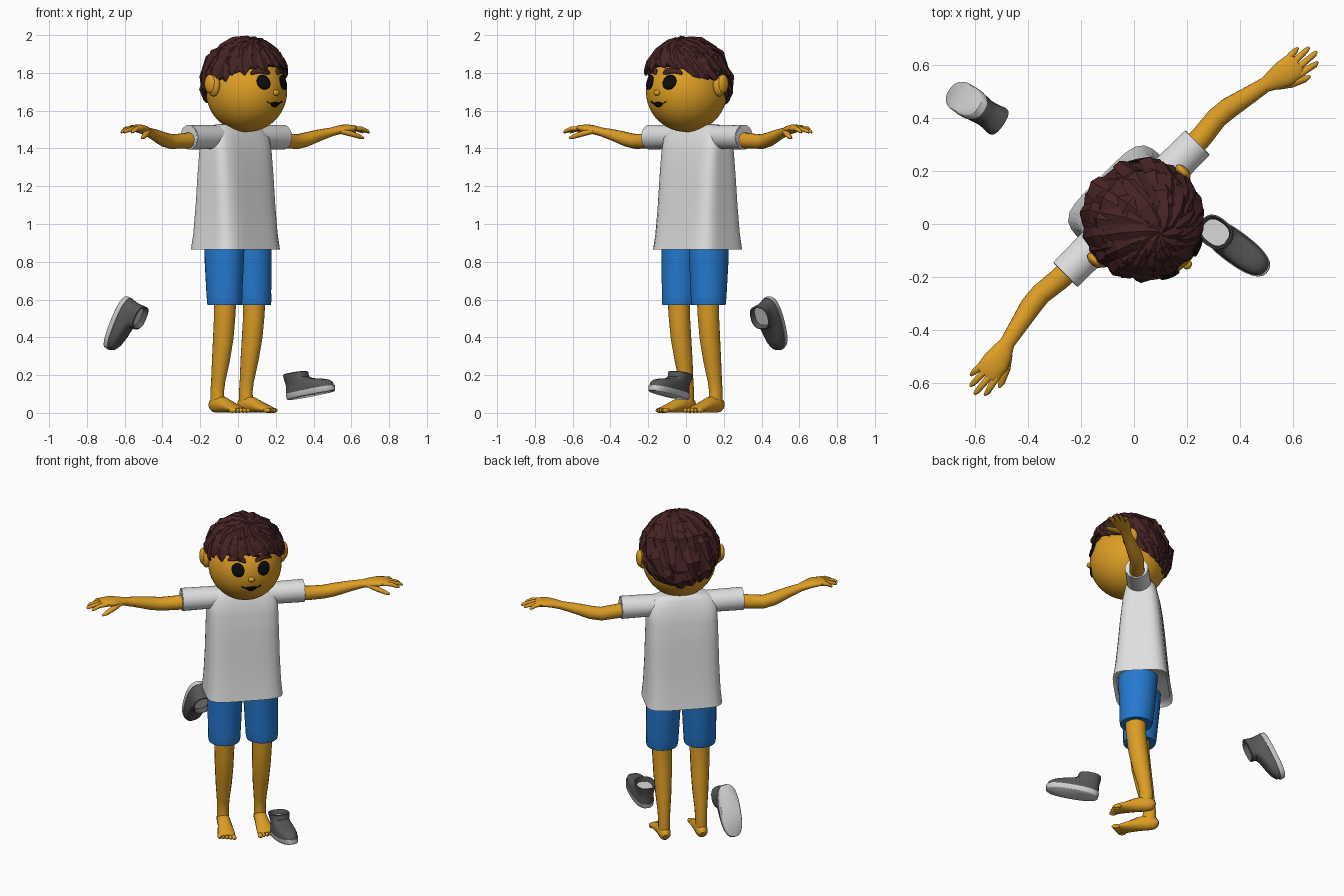
import bpy, bmesh, math, random
from mathutils import Vector, Matrix

if "Cube" in bpy.data.objects:
    bpy.data.objects.remove(bpy.data.objects["Cube"])

random.seed(4)
V = Vector
FIG = Matrix.Rotation(math.radians(45), 4, 'Z') @ Matrix.Translation((0.034, 0, 0))


def material(name, rgb):
    m = bpy.data.materials.new(name)
    m.diffuse_color = (*rgb, 1)
    m.use_nodes = True
    m.node_tree.nodes["Principled BSDF"].inputs["Base Color"].default_value = m.diffuse_color
    return m


SKIN = material("skin", (0.72, 0.34, 0.018))
HAIR = material("dark brown hair", (0.062, 0.017, 0.018))
WHITE = material("white cloth", (0.74, 0.74, 0.74))
BLUE = material("blue cloth", (0.018, 0.19, 0.62))
GREY = material("dark grey shoe", (0.095, 0.095, 0.095))
SOLE = material("light grey sole", (0.62, 0.62, 0.62))
BLACK = material("black", (0.004, 0.004, 0.004))


def finish(name, bm, mat, frame=FIG, smooth=True):
    bmesh.ops.recalc_face_normals(bm, faces=bm.faces)
    for f in bm.faces:
        f.smooth = smooth
    bm.transform(frame)
    me = bpy.data.meshes.new(name)
    bm.to_mesh(me)
    bm.free()
    me.materials.append(mat)
    if smooth:
        me.set_sharp_from_angle(angle=math.radians(45))
    ob = bpy.data.objects.new(name, me)
    bpy.context.collection.objects.link(ob)
    return ob


def grid(bm, rows, closed=True):
    """Skin rows of points; closed rows get end caps."""
    rows = [[bm.verts.new(p) for p in r] for r in rows]
    n = len(rows[0])
    for a, b in zip(rows, rows[1:]):
        for i in range(n if closed else n - 1):
            j = (i + 1) % n
            bm.faces.new((a[i], a[j], b[j], b[i]))
    if closed:
        bm.faces.new(rows[0])
        bm.faces.new(rows[-1])


def ring(c, u, v, n=20, power=2.0):
    """Superellipse ring around c with half axes u and v."""
    out = []
    for i in range(n):
        t = math.tau * (i + 0.5) / n
        x, y = math.cos(t), math.sin(t)
        k = (abs(x) ** power + abs(y) ** power) ** (-1 / power)
        out.append(V(c) + V(u) * x * k + V(v) * y * k)
    return out


def tube(bm, pts, side, n=16):
    """Path points (x, y, z, half width along side, half thickness)."""
    ps = [V(p[:3]) for p in pts]
    rows = []
    for i, p in enumerate(pts):
        d = (ps[min(i + 1, len(ps) - 1)] - ps[max(i - 1, 0)]).normalized()
        s = V(side)
        s = (s - d * s.dot(d)).normalized()
        rows.append(ring(ps[i], s * p[3], d.cross(s) * p[4], n))
    grid(bm, rows)


def ball(bm, c, r, seg=16):
    bmesh.ops.create_uvsphere(bm, u_segments=seg, v_segments=seg * 2 // 3, radius=1,
                              matrix=Matrix.Translation(c) @ Matrix.Diagonal((*r, 1)))


# Shirt body
bm = bmesh.new()
body = [(0.885, .20, .145), (0.865, .22, .163), (0.95, .212, .15), (1.1, .206, .135), (1.25, .203, .122),
        (1.38, .20, .108), (1.46, .195, .09), (1.505, .18, .07), (1.525, .14, .058), (1.53, .08, .05)]
grid(bm, [ring((0, .053, z), (a, 0, 0), (0, b, 0), 40, 5 if z < 1.48 else 3) for z, a, b in body])
finish("shirt_body", bm, WHITE)

# Neck
bm = bmesh.new()
tube(bm, [(0, .045, 1.45, .07, .06), (0, .03, 1.535, .066, .06), (0, .01, 1.58, .065, .06)], (1, 0, 0))
finish("neck", bm, SKIN)

for s, tag in ((1, "left"), (-1, "right")):
    # Sleeve with recessed end
    bm = bmesh.new()
    tube(bm, [(s * x, .048, 1.46, w, h) for x, w, h in
              ((.12, .068, .062), (.22, .068, .064), (.352, .066, .066), (.354, .06, .06), (.33, .058, .058))],
         (0, 1, 0), 24)
    finish(tag + "_sleeve", bm, WHITE)

    # Arm and palm
    bm = bmesh.new()
    tube(bm, [(s * x, y, z, w, h) for x, y, z, w, h in (
        (.28, .048, 1.45, .045, .045), (.38, .052, 1.44, .043, .041), (.47, .062, 1.436, .041, .039),
        (.53, .056, 1.447, .041, .038), (.62, .036, 1.472, .034, .03), (.69, .021, 1.488, .029, .023),
        (.73, .01, 1.498, .042, .023), (.77, .0, 1.505, .052, .022), (.815, -.005, 1.507, .05, .018),
        (.835, -.008, 1.506, .044, .012))], (0, 1, 0))
    # Fingers and thumb
    for y0, x1, y1 in ((.03, .875, .032), (.006, .905, .004), (-.018, .915, -.028), (-.042, .89, -.058)):
        tube(bm, [(s * .80, y0, 1.505, .013, .012), (s * .845, (y0 + y1) / 2, 1.504, .013, .012),
                  (s * (x1 - .015), y1, 1.492, .011, .01), (s * x1, y1, 1.484, .005, .005)], (0, 1, 0), 10)
    tube(bm, [(s * .72, -.012, 1.492, .018, .015), (s * .765, -.045, 1.478, .018, .015),
              (s * .81, -.069, 1.462, .013, .012), (s * .832, -.076, 1.454, .005, .005)], (0, 1, 0), 10)
    finish(tag + "_arm", bm, SKIN)

    # Shorts leg
    bm = bmesh.new()
    tube(bm, [(s * x, y, z, w, d) for x, y, z, w, d in (
        (.10, .035, .93, .10, .115), (.104, .033, .80, .099, .109), (.108, .028, .64, .094, .098),
        (.109, .025, .585, .092, .095), (.109, .025, .57, .089, .092), (.109, .025, .575, .08, .083))],
         (1, 0, 0), 24)
    finish(tag + "_shorts_leg", bm, BLUE)

    # Leg and foot
    bm = bmesh.new()
    tube(bm, [(s * x, y, z, w, d) for x, y, z, w, d in (
        (.109, .022, .62, .06, .062), (.109, .024, .52, .057, .058), (.108, .036, .40, .053, .057),
        (.107, .055, .28, .046, .05), (.107, .075, .17, .036, .04), (.107, .083, .11, .034, .038),
        (.107, .078, .04, .034, .042))], (1, 0, 0))
    tube(bm, [(s * x, y, z, w, h) for x, y, z, w, h in (
        (.107, .132, .032, .014, .018), (.107, .115, .038, .031, .035), (.107, .075, .046, .037, .046),
        (.108, .025, .041, .039, .041), (.111, -.03, .028, .046, .028), (.114, -.075, .019, .051, .018),
        (.115, -.1, .015, .045, .012))], (1, 0, 0))
    for i in range(5):
        ball(bm, (s * (.076 + .02 * i), -.107 + .007 * i, .013), (.015 if i == 0 else .011, .026, .013), 10)
    finish(tag + "_leg", bm, SKIN)

    # Ear
    bm = bmesh.new()
    ball(bm, (s * .218, .0, 1.735), (.028, .042, .06))
    ball(bm, (s * .236, .008, 1.742), (.02, .036, .05))
    finish(tag + "_ear", bm, SKIN)

# Head and nose
HC, HR = V((0, -.03, 1.70)), V((.21, .22, .213))
bm = bmesh.new()
ball(bm, HC, HR, 36)
ball(bm, (0, -.252, 1.695), (.019, .016, .016))
finish("head", bm, SKIN)


def on_face(x, z, out):
    k = 1 - (x / HR.x) ** 2 - ((z - HC.z) / HR.z) ** 2
    return V((x, HC.y - HR.y * math.sqrt(max(k, 0)) - out, z))


def ribbon(name, mat, pts, out=.005):
    """Painted patch on the face from centre points and half heights."""
    bm = bmesh.new()
    grid(bm, [[on_face(x, z + h * k, out) for k in (1, .5, 0, -.5, -1)] for x, z, h in pts], closed=False)
    ob = finish(name, bm, mat)
    md = ob.modifiers.new("thickness", 'SOLIDIFY')
    md.thickness, md.offset = out * 1.6, 0


for s, tag in ((1, "left"), (-1, "right")):
    eye = [math.pi * i / 12 for i in range(13)]
    ribbon(tag + "_eye", BLACK, [(s * .074 - .034 * math.cos(t), 1.75, .038 * math.sin(t) + .0004) for t in eye])
    ribbon(tag + "_brow", HAIR, [(s * x, z, h) for x, z, h in (
        (.03, 1.802, .008), (.045, 1.808, .014), (.075, 1.814, .014), (.1, 1.81, .012), (.123, 1.796, .004))], .008)
# Smile
ribbon("mouth", BLACK, [(x / 100, 1.632 + .016 * (x / 5.5) ** 2, .002 + .011 * max(0, 1 - (x / 3.2) ** 2))
                        for x in (-5.5, -4.5, -3.2, -2.2, -1, 0, 1, 2.2, 3.2, 4.5, 5.5)], .004)

# Hair: cap under overlapping pointed locks
CC, CR = V((0, -.015, 1.755)), V((.222, .232, .228))
CROWN = V((.05, -.35, 1)).normalized()


def hair_dir(phi, t, drop=0.0, twist=0.0):
    """Direction from crown (t=0) to the hairline (t=1); phi=0 is the front."""
    c = math.cos(phi)
    z = 1.76 + (.085 * c if c > 0 else .135 * c) - drop
    dz = (z - CC.z) / CR.z
    r = math.sqrt(max(0.02, 1 - dz * dz))
    p = phi + twist * (t - 1)
    return CROWN.lerp(V((math.sin(p) * r, -math.cos(p) * r, dz)), t).normalized()


def hair_pt(d, k=1.0):
    return CC + V((d.x * CR.x, d.y * CR.y, d.z * CR.z)) * k


bm = bmesh.new()
grid(bm, [[hair_pt(hair_dir(math.tau * i / 32, t), .97) for i in range(32)]
          for t in (.03, .2, .35, .5, .65, .8, .92, 1)])
finish("hair_cap", bm, HAIR, smooth=False)


def lock(bm, phi, t0, t1, width, drop, twist, lift):
    prof = ((0, .25), (.2, .6), (.45, .95), (.7, 1), (.88, .65), (1, .04))
    rows = []
    for t, w in prof:
        q = t0 + (t1 - t0) * t
        d = hair_dir(phi, q, drop, twist)
        tan = hair_dir(phi, q + .02, drop, twist) - hair_dir(phi, q - .02, drop, twist)
        side = tan.cross(d).normalized() * width * w
        p = hair_pt(d, .985 + lift * (.3 + .7 * t))
        rows.append([p + side, p + side * .2 + d * .016 * w, p - side, p - d * .012])
    grid(bm, rows)


bm = bmesh.new()
for i in range(24):
    phi = math.tau * i / 24
    front = max(0, math.cos(phi))
    lock(bm, phi + random.uniform(-.06, .06), .06, 1.0, .042, random.uniform(.0, .03) + .008 * front,
         random.uniform(.35, .6), random.uniform(.01, .04) + .02 * front)
for i in range(17):
    lock(bm, math.tau * (i + .5) / 17 + random.uniform(-.1, .1), .03, random.uniform(.6, .88), .042,
         .0, random.uniform(.3, .7), random.uniform(.025, .05))
for i in range(9):
    lock(bm, math.tau * i / 9 + random.uniform(-.2, .2), -.08, random.uniform(.38, .55), .04,
         .0, .6, random.uniform(.03, .045))
finish("hair_locks", bm, HAIR, smooth=False)


def shoe(name, heel_to_toe, up, centre):
    """Low boot, toe along +x, sole on z = 0, placed by its axes."""
    x = V(heel_to_toe).normalized()
    y = V(up).cross(x).normalized()
    z = x.cross(y)
    frame = Matrix.Translation(centre) @ Matrix((x, y, z)).transposed().to_4x4()

    def part(label, mat, rings, power=2.6):
        bm = bmesh.new()
        grid(bm, [ring(((a + b) / 2, 0, h), ((b - a) / 2, 0, 0), (0, w, 0), 28, power) for h, a, b, w in rings])
        finish(name + label, bm, mat, frame)

    part("_sole", SOLE, [(0, -.143, .148, .056), (.004, -.148, .153, .06), (.03, -.15, .155, .061)])
    part("_upper", GREY, [(.03, -.147, .15, .058), (.05, -.146, .145, .057), (.066, -.144, .122, .054),
                          (.078, -.143, .08, .052), (.09, -.143, .02, .051), (.105, -.144, -.01, .053),
                          (.132, -.146, -.014, .058), (.135, -.14, -.02, .052), (.105, -.134, -.026, .045)])
    part("_insole", SOLE, [(.10, -.132, -.028, .043), (.108, -.132, -.028, .043)])


shoe("standing_shoe", (.24, -.18, .05), (0, 0, 1), (.385, -.09, .092))
shoe("tumbling_shoe", (-.36, .22, -.90), (.75, -.51, -.42), (-.645, .475, .485))
